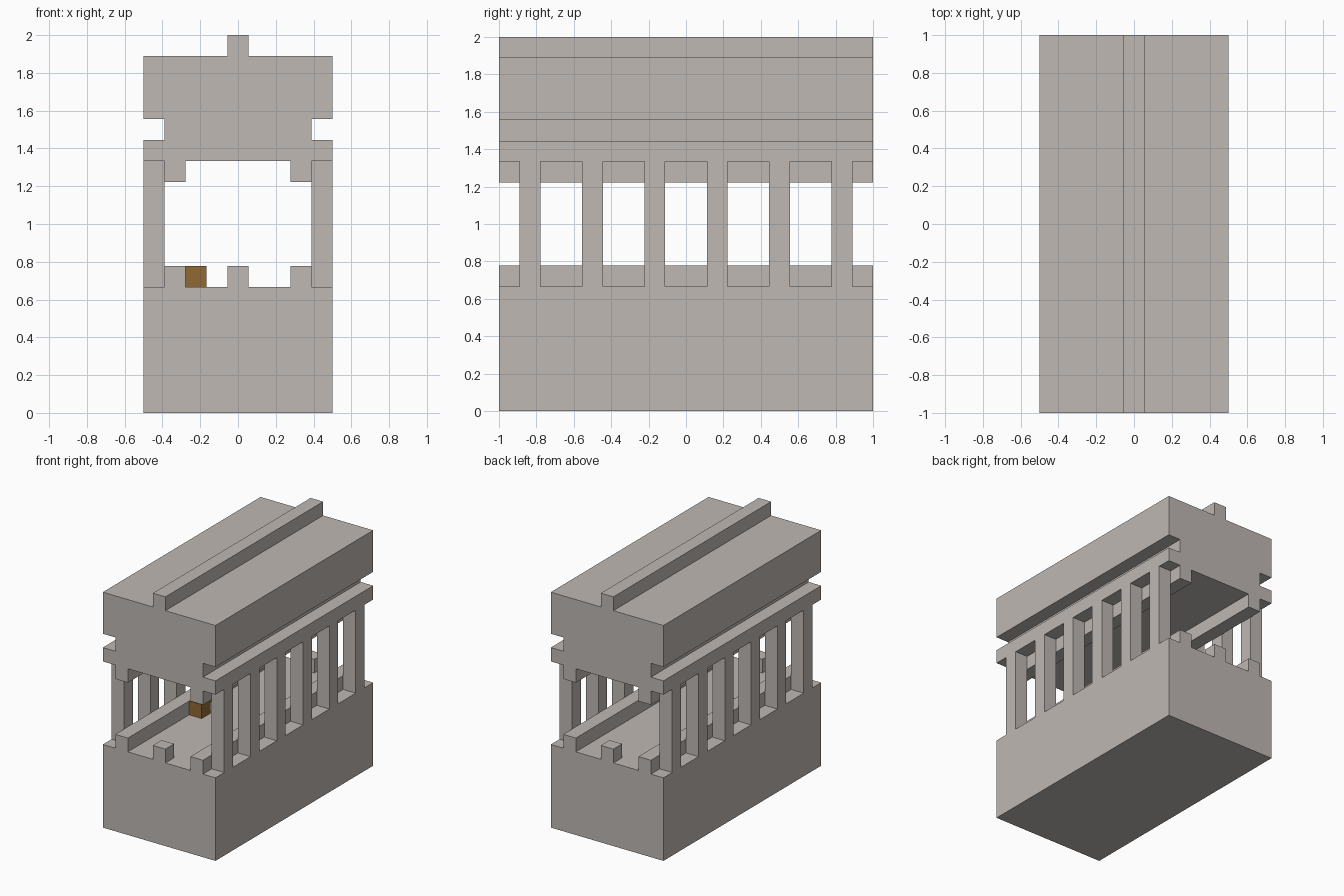
import bpy
import bmesh
from mathutils import Vector

U = 1 / 9          # one building block
HALF = 9           # half length in blocks

cube = bpy.data.objects.get("Cube")
if cube:
    bpy.data.objects.remove(cube, do_unlink=True)


def material(name, rgb):
    mat = bpy.data.materials.new(name)
    mat.use_nodes = True
    mat.diffuse_color = (*rgb, 1)
    mat.node_tree.nodes["Principled BSDF"].inputs["Base Color"].default_value = (*rgb, 1)
    return mat


stone = material("warm grey stone", (0.52, 0.48, 0.45))
wood = material("brown wood", (0.28, 0.14, 0.034))


def extrude_profile(name, half_profile, y0, y1, mat):
    """Mirror a half outline (x, z) across x = 0 and sweep it along y."""
    outline = half_profile + [(-x, z) for x, z in reversed(half_profile)]
    return sweep(name, outline, y0, y1, mat)


def sweep(name, outline, y0, y1, mat):
    bm = bmesh.new()
    face = bm.faces.new([bm.verts.new((x * U, y0 * U, z * U)) for x, z in outline])
    moved = bmesh.ops.extrude_face_region(bm, geom=[face])["geom"]
    verts = [g for g in moved if isinstance(g, bmesh.types.BMVert)]
    bmesh.ops.translate(bm, verts=verts, vec=Vector((0, (y1 - y0) * U, 0)))
    bmesh.ops.recalc_face_normals(bm, faces=bm.faces)
    mesh = bpy.data.meshes.new(name)
    bm.to_mesh(mesh)
    bm.free()
    mesh.materials.append(mat)
    obj = bpy.data.objects.new(name, mesh)
    bpy.context.collection.objects.link(obj)
    return obj


def block(name, x, y, z0, z1, mat):
    """Upright block one unit square, starting at (x, y)."""
    return sweep(name, [(x, z0), (x + 1, z0), (x + 1, z1), (x, z1)], y, y + 1, mat)


# Solid base with a low rail along each side
extrude_profile("base", [(4.5, 0), (4.5, 6), (3.5, 6), (3.5, 7), (2.5, 7), (2.5, 6)],
                -HALF, HALF, stone)

# Roof with hanging rails, side grooves and a ridge
extrude_profile("roof", [(2.5, 12), (2.5, 11), (3.5, 11), (3.5, 12), (4.5, 12), (4.5, 13),
                         (3.5, 13), (3.5, 14), (4.5, 14), (4.5, 17), (0.5, 17), (0.5, 18)],
                -HALF, HALF, stone)

# Rows of columns on both sides
for side, x in (("left", 3.5), ("right", -4.5)):
    for y in range(-8, 8, 3):
        block(f"{side}_column", x, y, 6, 12, stone)

# Small kerb block in the middle of each end
for end, y in (("front", -HALF), ("back", HALF - 1)):
    block(f"{end}_kerb", -0.5, y, 6, 7, stone)

# Single wooden crate inside
block("crate", -2.5, -2, 6, 7, wood)
